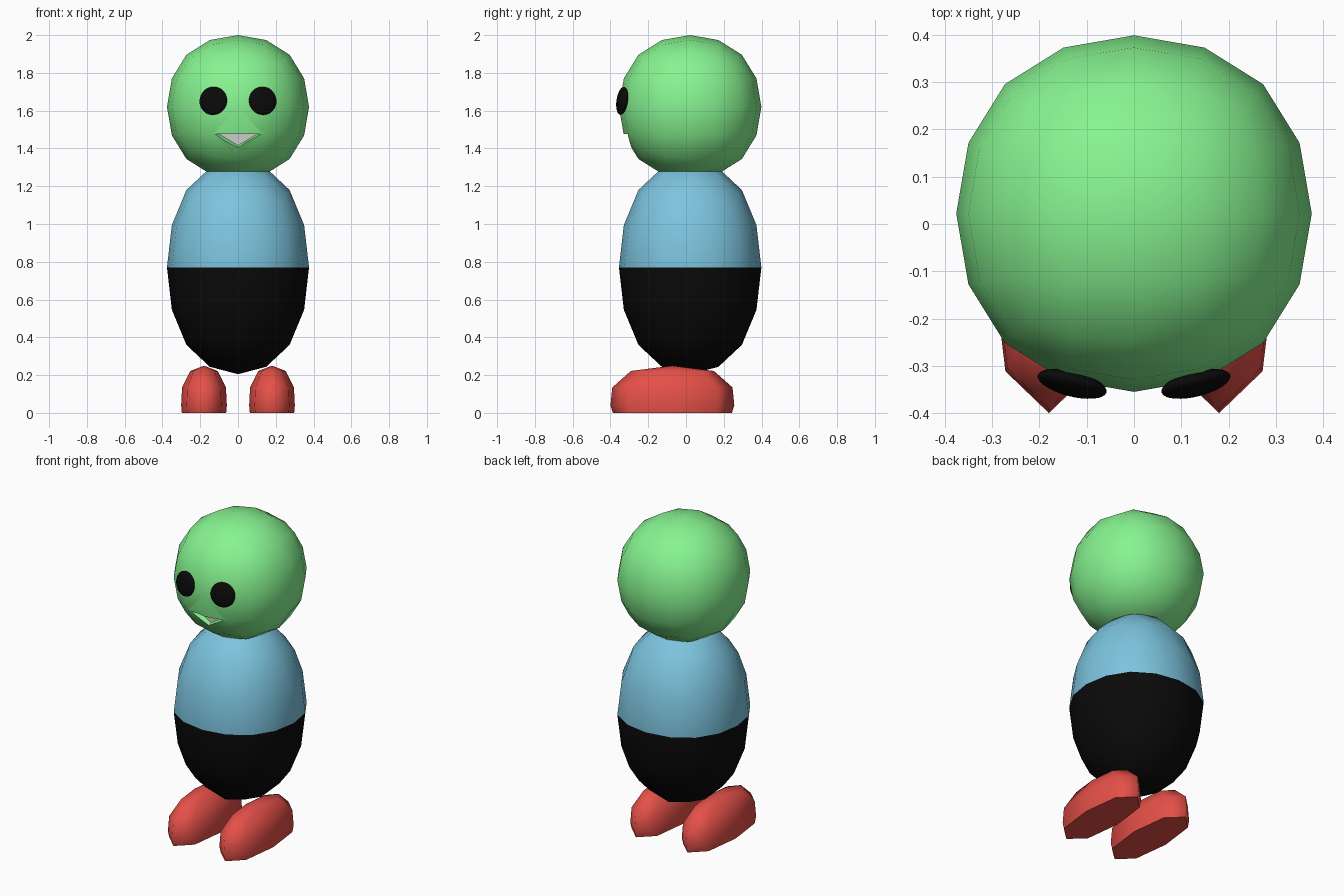
import bpy, bmesh, math
from mathutils import Vector

if "Cube" in bpy.data.objects:
    bpy.data.objects.remove(bpy.data.objects["Cube"])


def material(name, rgb):
    m = bpy.data.materials.new(name)
    m.diffuse_color = (*rgb, 1)
    m.use_nodes = True
    m.node_tree.nodes["Principled BSDF"].inputs["Base Color"].default_value = m.diffuse_color
    return m


GREEN = material("green", (0.24, 0.90, 0.28))
BLUE = material("blue", (0.20, 0.55, 0.73))
BLACK = material("black", (0.003, 0.003, 0.003))
RED = material("red", (0.78, 0.08, 0.065))
WHITE = material("white", (0.9, 0.9, 0.9))


def activate(ob):
    bpy.ops.object.select_all(action='DESELECT')
    ob.select_set(True)
    bpy.context.view_layer.objects.active = ob


def mesh_object(name, bm, mats):
    bmesh.ops.recalc_face_normals(bm, faces=bm.faces[:])
    me = bpy.data.meshes.new(name)
    bm.to_mesh(me)
    bm.free()
    for m in mats:
        me.materials.append(m)
    ob = bpy.data.objects.new(name, me)
    bpy.context.collection.objects.link(ob)
    return ob


def round_cube(name, center, half, mats):
    """Subdivided cube, scaled to an exact bounding box."""
    bpy.ops.mesh.primitive_cube_add()
    ob = bpy.context.object
    ob.name = name
    sub = ob.modifiers.new("round", 'SUBSURF')
    sub.levels = 2
    bpy.ops.object.modifier_apply(modifier=sub.name)
    size = max(v.co.x for v in ob.data.vertices)
    for v in ob.data.vertices:
        v.co = Vector([c + h * k / size for c, h, k in zip(center, half, v.co)])
    for m in mats:
        ob.data.materials.append(m)
    bpy.ops.object.shade_smooth()
    return ob


# body: blue top half, black lower half
body = round_cube("body", (0, 0.022, 0.77), (0.376, 0.377, 0.565), [BLUE, BLACK])
for p in body.data.polygons:
    p.material_index = 1 if p.center.z < 0.77 else 0

# head
head = round_cube("head", (0, 0.022, 1.62), (0.376, 0.377, 0.38), [GREEN, WHITE])

# mouth: tapered triangular recess with a white back
bm = bmesh.new()
front = [bm.verts.new(c) for c in ((-0.15, -0.37, 1.476), (0.15, -0.37, 1.476), (0, -0.37, 1.35))]
back = [bm.verts.new(c) for c in ((-0.10, -0.27, 1.476), (0.10, -0.27, 1.476), (0, -0.27, 1.415))]
bm.faces.new(front)
bm.faces.new(back).material_index = 1
for i in range(3):
    j = (i + 1) % 3
    bm.faces.new((front[i], front[j], back[j], back[i]))
cutter = mesh_object("mouth_cutter", bm, [GREEN, WHITE])
cut = head.modifiers.new("mouth", 'BOOLEAN')
cut.operation = 'DIFFERENCE'
cut.solver = 'EXACT'
cut.object = cutter
activate(head)
bpy.ops.object.modifier_apply(modifier=cut.name)
bpy.data.objects.remove(cutter)
bpy.ops.object.shade_smooth_by_angle(angle=math.radians(40))

# eyes: flattened spheres lying on the head
for side, label in ((-1, "left"), (1, "right")):
    bpy.ops.mesh.primitive_uv_sphere_add(
        segments=32, ring_count=16, location=(side * 0.131, -0.338, 1.652),
        rotation=(math.radians(-8), 0, side * math.radians(14)))
    eye = bpy.context.object
    eye.name = label + "_eye"
    eye.scale = (0.075, 0.025, 0.075)
    eye.data.materials.append(BLACK)
    bpy.ops.object.shade_smooth()

# feet: eight-sided rings (height, x scale, y scale) closed by a top point
OUTLINE = [(0, -1), (0.76, -0.73), (1, 0), (0.76, 0.73),
           (0, 1), (-0.76, 0.73), (-1, 0), (-0.76, -0.73)]
RINGS = [(0.0, 0.97, 0.96), (0.04, 1, 1), (0.135, 0.96, 0.97), (0.222, 0.60, 0.67)]
for side, label in ((-1, "left"), (1, "right")):
    bm = bmesh.new()
    cx, cy = side * 0.18, -0.072
    rings = [[bm.verts.new((cx + 0.121 * sx * x, cy + 0.328 * sy * y, z)) for x, y in OUTLINE]
             for z, sx, sy in RINGS]
    for low, high in zip(rings, rings[1:]):
        for i in range(8):
            j = (i + 1) % 8
            bm.faces.new((low[i], low[j], high[j], high[i]))
    tip = bm.verts.new((cx, cy, 0.25))
    for i in range(8):
        bm.faces.new((rings[-1][i], rings[-1][(i + 1) % 8], tip))
    sole = bm.faces.new(rings[0])
    for f in bm.faces:
        f.smooth = True
    for e in sole.edges:
        e.smooth = False
    mesh_object(label + "_foot", bm, [RED])
